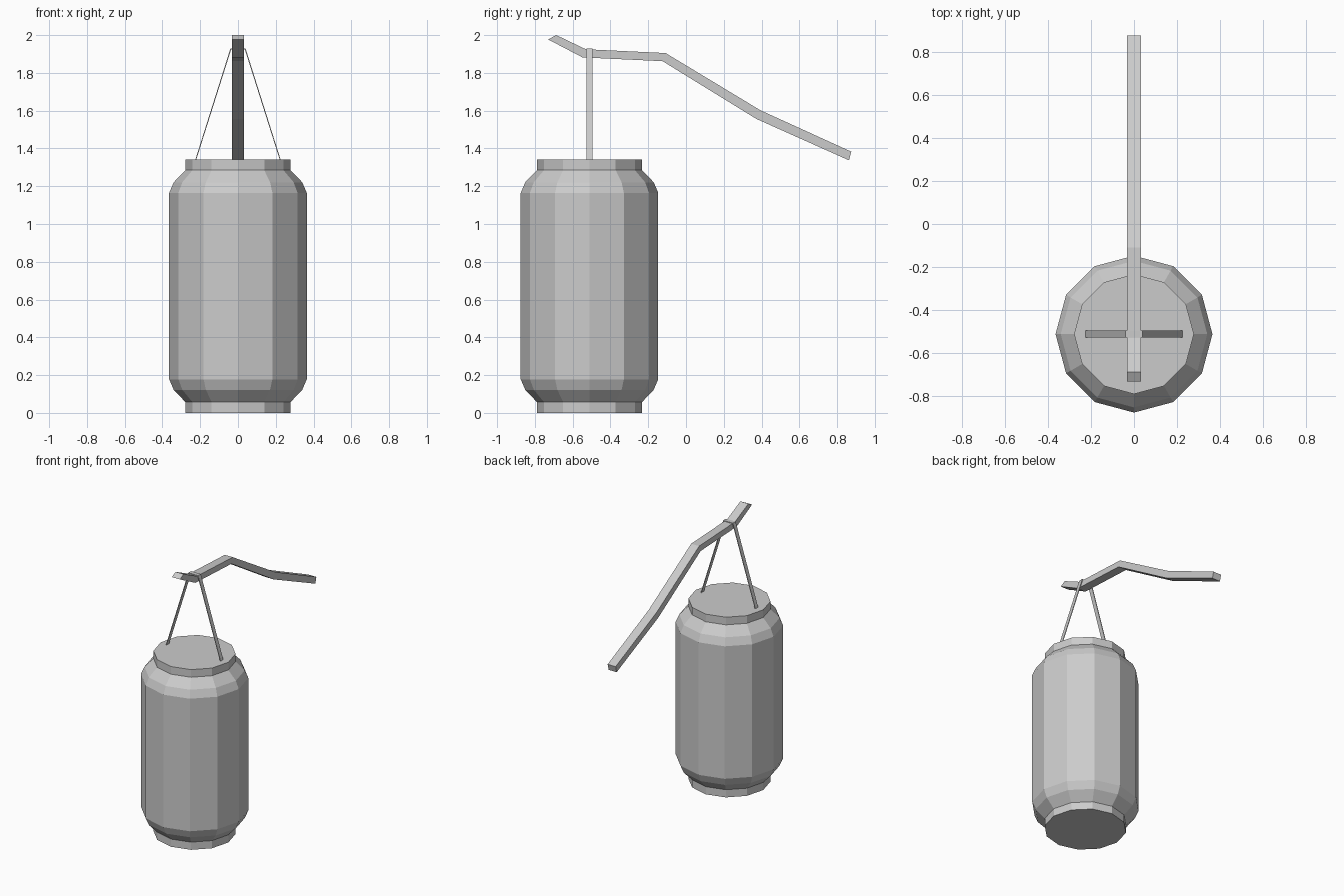
import bpy, bmesh
from math import cos, sin, tau

if "Cube" in bpy.data.objects:
    bpy.data.objects.remove(bpy.data.objects["Cube"])

CY = -0.511  # lantern axis position in y


def make_object(name, verts, faces):
    mesh = bpy.data.meshes.new(name)
    mesh.from_pydata(verts, [], faces)
    bm = bmesh.new()
    bm.from_mesh(mesh)
    bmesh.ops.recalc_face_normals(bm, faces=bm.faces)
    bm.to_mesh(mesh)
    bm.free()
    obj = bpy.data.objects.new(name, mesh)
    bpy.context.collection.objects.link(obj)
    return obj


def lathe(name, profile, n=12):
    verts = [(r * cos(tau * i / n), CY + r * sin(tau * i / n), z)
             for r, z in profile for i in range(n)]
    faces = [(k * n + i, k * n + (i + 1) % n, (k + 1) * n + (i + 1) % n, (k + 1) * n + i)
             for k in range(len(profile) - 1) for i in range(n)]
    top = (len(profile) - 1) * n
    faces += [tuple(range(n))[::-1], tuple(range(top, top + n))]
    return make_object(name, verts, faces)


def strip(name, upper, lower, place):
    """Solid bar from two matching outlines; place(u, v, side) gives the 3D point."""
    verts = [place(u, v, s) for a, b in zip(upper, lower)
             for (u, v), s in ((a, -1), (a, 1), (b, 1), (b, -1))]
    faces = [(4 * k + i, 4 * k + (i + 1) % 4, 4 * k + 4 + (i + 1) % 4, 4 * k + 4 + i)
             for k in range(len(upper) - 1) for i in range(4)]
    e = len(verts)
    faces += [(3, 2, 1, 0), (e - 4, e - 3, e - 2, e - 1)]
    return make_object(name, verts, faces)


# Paper body with rounded shoulders, plus end caps
lathe("lantern_body", [(0.278, 0.057), (0.34, 0.122), (0.364, 0.178),
                       (0.364, 1.165), (0.34, 1.221), (0.278, 1.285)])
lathe("bottom_cap", [(0.278, 0.0), (0.278, 0.057)])
lathe("top_cap", [(0.278, 1.285), (0.278, 1.342)])

# Bent branch, side outline given as (y, z)
strip("branch",
      [(-0.687, 2.0), (-0.53, 1.925), (-0.108, 1.905), (0.394, 1.602), (0.875, 1.383)],
      [(-0.73, 1.977), (-0.548, 1.882), (-0.124, 1.862), (0.373, 1.556), (0.863, 1.337)],
      lambda y, z, s: (s * 0.033, y, z))

# Hanging strap looped over the branch, front outline given as (x, z)
strip("hanging_strap",
      [(-0.226, 1.34), (-0.04, 1.93), (0.04, 1.93), (0.226, 1.34)],
      [(-0.221, 1.34), (-0.036, 1.925), (0.036, 1.925), (0.221, 1.34)],
      lambda x, z, s: (x, CY + s * 0.016, z))
